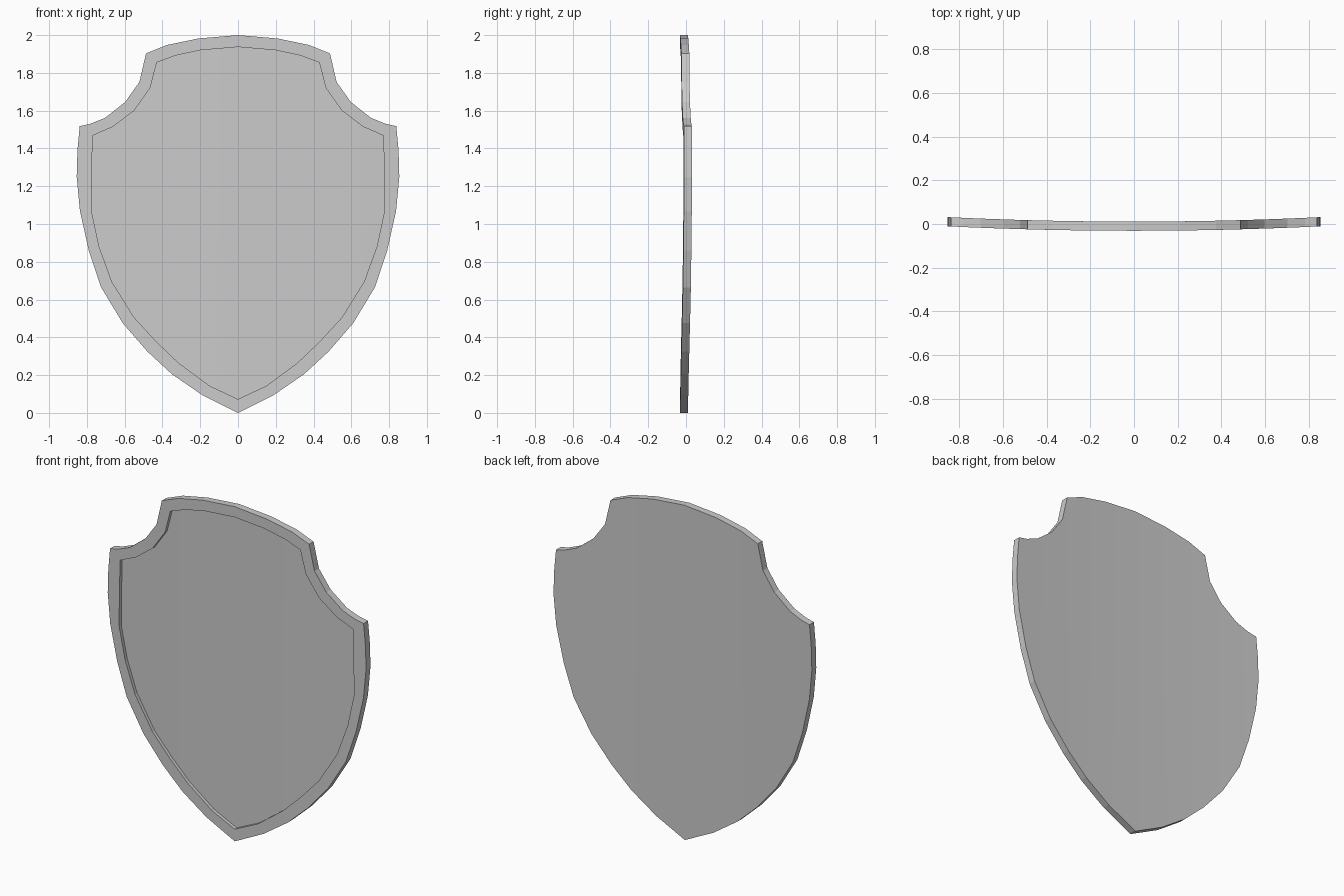
import bpy, bmesh

if "Cube" in bpy.data.objects:
    bpy.data.objects.remove(bpy.data.objects["Cube"])

# Right half outlines (x, z), from top centre to bottom tip, matched point for point
outer = [(0, 2), (.21, 1.982), (.375, 1.948), (.487, 1.903), (.522, 1.752), (.598, 1.645),
         (.704, 1.562), (.783, 1.53), (.838, 1.518), (.85, 1.39), (.854, 1.25), (.837, 1.07),
         (.79, .86), (.725, .665), (.61, .475), (.48, .325), (.35, .205), (.19, .095), (0, 0)]
inner = [(0, 1.937), (.2, 1.92), (.33, 1.892), (.43, 1.855), (.465, 1.72), (.55, 1.6),
         (.665, 1.513), (.72, 1.49), (.77, 1.467), (.772, 1.36), (.775, 1.22), (.776, 1.07),
         (.735, .88), (.668, .695), (.55, .505), (.43, .375), (.315, .265), (.15, .143), (0, .073)]

FRONT, FLOOR, BACK, BEND = -.031, -.011, .011, .0205


def loop(bm, half, y):
    pts = half + [(-x, z) for x, z in half[-2:0:-1]]
    return [bm.verts.new((x, y, z)) for x, z in pts]


def bridge(bm, a, b):
    for i in range(len(a)):
        j = (i + 1) % len(a)
        bm.faces.new((a[i], a[j], b[j], b[i]))


# Shield plate: back, outer wall, raised rim, recess wall and recessed field
bm = bmesh.new()
back = loop(bm, outer, BACK)
rim_out = loop(bm, outer, FRONT)
rim_in = loop(bm, inner, FRONT)
field = loop(bm, inner, FLOOR)
bridge(bm, back, rim_out)
bridge(bm, rim_out, rim_in)
bridge(bm, rim_in, field)
bm.faces.new(back)
bm.faces.new(field)

# Vertical cuts, then a gentle backward bend towards the sides
for i in range(-8, 9):
    bmesh.ops.bisect_plane(bm, geom=bm.verts[:] + bm.edges[:] + bm.faces[:], dist=1e-5,
                           plane_co=(i * .095, 0, 0), plane_no=(1, 0, 0))
for v in bm.verts:
    v.co.y += BEND * (v.co.x / .854) ** 2
bmesh.ops.recalc_face_normals(bm, faces=bm.faces[:])

mesh = bpy.data.meshes.new("shield")
bm.to_mesh(mesh)
bm.free()
shield = bpy.data.objects.new("shield", mesh)
bpy.context.collection.objects.link(shield)
bpy.context.view_layer.objects.active = shield
shield.select_set(True)
bpy.ops.object.shade_smooth_by_angle(angle=.1)
